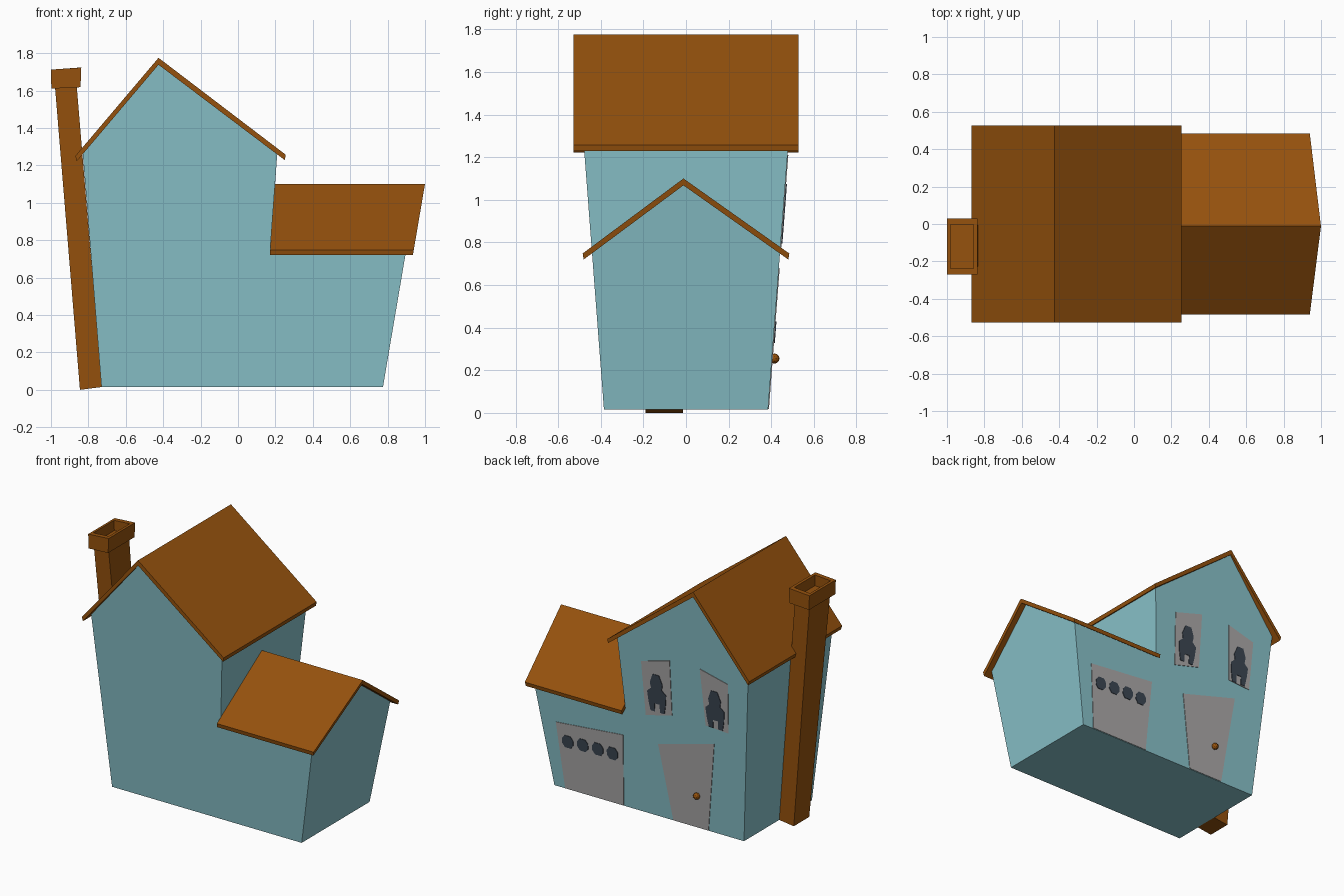
import bpy, bmesh, math
from mathutils import Vector

if "Cube" in bpy.data.objects:
    bpy.data.objects.remove(bpy.data.objects["Cube"])


def material(name, rgb):
    m = bpy.data.materials.new(name)
    m.diffuse_color = (*rgb, 1)
    m.use_nodes = True
    m.node_tree.nodes["Principled BSDF"].inputs["Base Color"].default_value = m.diffuse_color
    return m


BLUE = material("wall_blue", (0.25, 0.54, 0.59))
BROWN = material("roof_brown", (0.30, 0.083, 0.004))
GREY = material("door_grey", (0.41, 0.40, 0.40))
DARK = material("window_dark", (0.045, 0.062, 0.085))


def build(name, verts, faces, mat):
    me = bpy.data.meshes.new(name)
    me.from_pydata([tuple(v) for v in verts], [], faces)
    bm = bmesh.new()
    bm.from_mesh(me)
    bmesh.ops.recalc_face_normals(bm, faces=bm.faces)
    bm.to_mesh(me)
    bm.free()
    me.materials.append(mat)
    ob = bpy.data.objects.new(name, me)
    bpy.context.collection.objects.link(ob)
    return ob


def prism(name, a, b, mat):
    """Solid between two matching outlines."""
    n = len(a)
    sides = [(i, (i + 1) % n, n + (i + 1) % n, n + i) for i in range(n)]
    return build(name, a + b, [tuple(range(n)), tuple(range(n, 2 * n))] + sides, mat)


# Walls lean outward as they rise
def half_depth(z):
    return 0.385 + 0.0763 * (z - 0.015)


def house_right(z):
    return 0.118 + 0.074 * (z - 0.015)


def wing_right(z):
    return 0.775 + 0.17 * (z - 0.015)


# House walls: L-shaped front and back, gabled wing on the right
RY = -0.012
outline = [(-0.73, 0.015), (wing_right(0.015), 0.015), (wing_right(0.76), 0.76),
           (house_right(0.76), 0.76), (0.21, 1.265), (-0.425, 1.745), (-0.83, 1.265)]
front = [(x, -half_depth(z), z) for x, z in outline]
back = [(x, half_depth(z), z) for x, z in outline]
apex = [(wing_right(1.078), RY, 1.078), (house_right(1.078), RY, 1.078)]
build("house_walls", front + back + apex,
      [tuple(range(7)), tuple(range(7, 14)), (0, 1, 8, 7), (6, 0, 7, 13),
       (1, 2, 14, 9, 8), (3, 4, 11, 10, 15), (2, 3, 15, 14), (14, 15, 10, 9),
       (4, 5, 12, 11), (5, 6, 13, 12)], BLUE)

# Main roof slab
roof = [(-0.87, 1.25), (-0.425, 1.775), (0.255, 1.257), (0.25, 1.228),
        (-0.425, 1.738), (-0.862, 1.222)]
prism("main_roof", [(x, -0.527, z) for x, z in roof],
      [(x, 0.527, z) for x, z in roof], BROWN)

# Wing roof slab, ends following the leaning walls
roof = [(-0.485, 0.748), (RY, 1.1), (0.485, 0.748), (0.48, 0.72), (RY, 1.068), (-0.48, 0.72)]
prism("wing_roof", [(house_right(z), y, z) for y, z in roof],
      [(0.935 + 0.17 * (z - 0.72), y, z) for y, z in roof], BROWN)


# Chimney shaft and hollow cap
def rect(x0, x1, y0, y1, zl, zr):
    return [(x0, y0, zl), (x1, y0, zr), (x1, y1, zr), (x0, y1, zl)]


prism("chimney_shaft", rect(-0.845, -0.728, -0.19, -0.015, 0, 0.015),
      rect(-0.978, -0.862, -0.237, -0.003, 1.615, 1.62), BROWN)
rings = [rect(-0.998, -0.842, -0.27, 0.03, 1.61, 1.618),
         rect(-1.0, -0.838, -0.27, 0.03, 1.712, 1.723),
         rect(-0.982, -0.858, -0.237, -0.003, 1.713, 1.722),
         rect(-0.98, -0.858, -0.237, -0.003, 1.64, 1.645)]
faces = [(0, 1, 2, 3), (12, 13, 14, 15)]
for r in range(3):
    faces += [(4 * r + i, 4 * r + (i + 1) % 4, 4 * r + 4 + (i + 1) % 4, 4 * r + 4 + i)
              for i in range(4)]
build("chimney_cap", sum(rings, []), faces, BROWN)


# Thin plates on the back wall
def plate(name, pts, height, mat):
    prism(name, [(x, half_depth(z) - 0.001, z) for x, z in pts],
          [(x, half_depth(z) + height, z) for x, z in pts], mat)


plate("entry_door", [(-0.079, 0.555), (-0.531, 0.68), (-0.451, 0.018), (-0.172, 0.018)], 0.004, GREY)
plate("garage_door", [(0.736, 0.494), (0.2, 0.545), (0.222, 0.018), (0.687, 0.018)], 0.004, GREY)
plate("window_frame_1", [(0.025, 1.14), (-0.205, 1.205), (-0.203, 0.80), (0.008, 0.745)], 0.004, GREY)
plate("window_frame_2", [(-0.445, 1.21), (-0.665, 1.155), (-0.65, 0.79), (-0.47, 0.80)], 0.004, GREY)

# Dark panes in the upper windows
half = [(0.025, 0.135), (0.05, 0.07), (0.042, 0.03), (0.075, 0), (0.068, -0.07),
        (0.055, -0.14), (0.02, -0.14), (0.02, -0.08)]
shape = half + [(-x, z) for x, z in reversed(half)]
for i, (cx, cz) in enumerate([(-0.09, 0.935), (-0.553, 0.94)]):
    plate(f"window_pane_{i + 1}", [(cx + x, cz + z) for x, z in shape], 0.008, DARK)

# Small rounded panes in the garage door
for i, (cx, cz) in enumerate([(0.646, 0.372), (0.527, 0.38), (0.407, 0.384), (0.291, 0.384)]):
    ring = [(cx + 0.046 * math.cos(math.radians(a)), cz + 0.051 * math.sin(math.radians(a)))
            for a in (20, 60, 120, 160, 200, 240, 300, 340)]
    plate(f"garage_pane_{i + 1}", ring, 0.008, DARK)

# Door knob
bpy.ops.mesh.primitive_ico_sphere_add(subdivisions=2, radius=0.024,
                                      location=(-0.375, half_depth(0.255) + 0.012, 0.255))
knob = bpy.context.object
knob.name = "door_knob"
knob.data.materials.append(BROWN)
